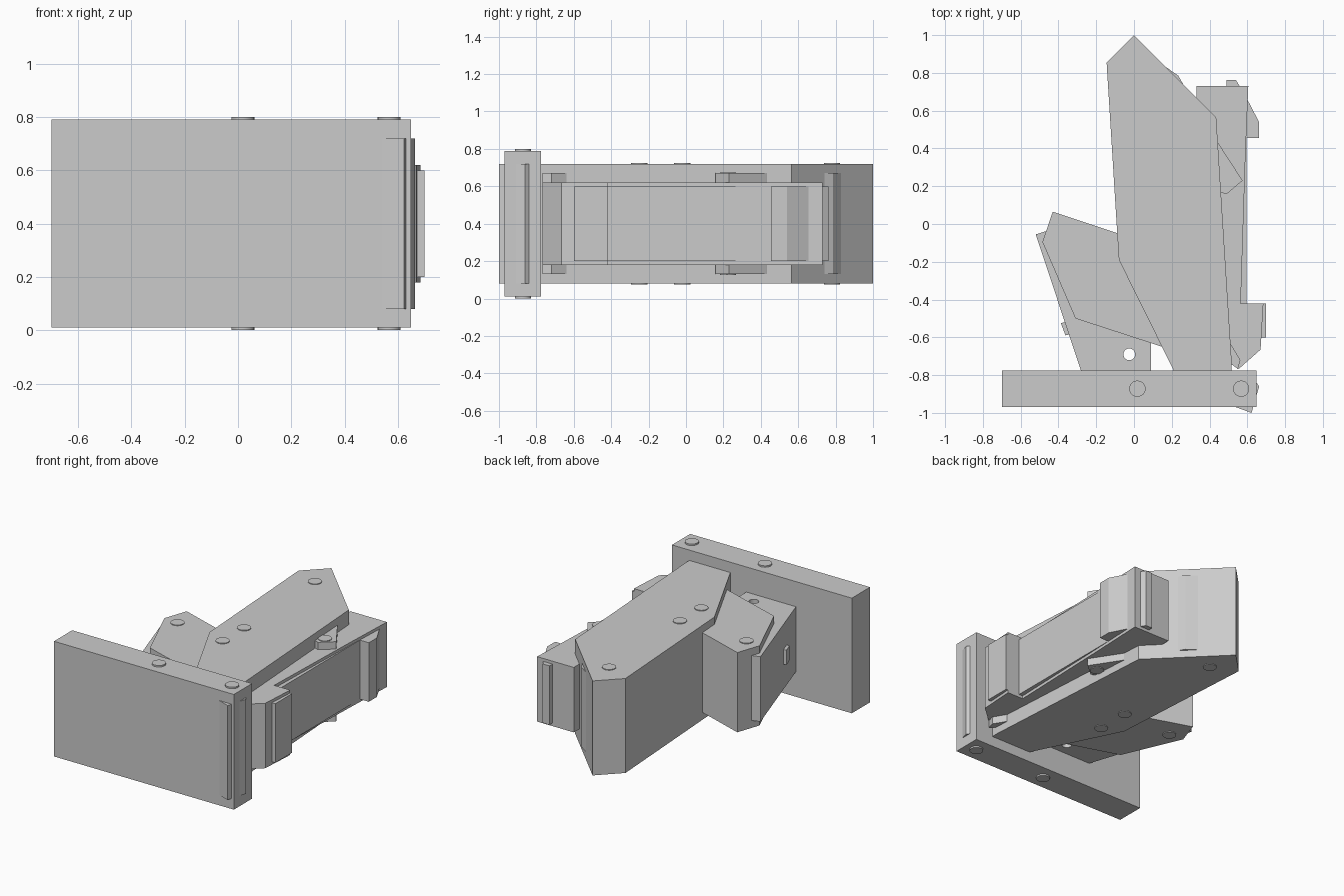
import bpy, bmesh
from math import hypot

if "Cube" in bpy.data.objects:
    bpy.data.objects.remove(bpy.data.objects["Cube"])

MID = 0.4  # every part is symmetric about this height


def prism(name, pts, half):
    """Extrude a plan outline to z = MID +/- half."""
    bm = bmesh.new()
    face = bm.faces.new([bm.verts.new((x, y, MID - half)) for x, y in pts])
    ext = bmesh.ops.extrude_face_region(bm, geom=[face])
    top = [v for v in ext["geom"] if isinstance(v, bmesh.types.BMVert)]
    bmesh.ops.translate(bm, verts=top, vec=(0, 0, 2 * half))
    bmesh.ops.recalc_face_normals(bm, faces=bm.faces)
    mesh = bpy.data.meshes.new(name)
    bm.to_mesh(mesh)
    bm.free()
    ob = bpy.data.objects.new(name, mesh)
    bpy.context.collection.objects.link(ob)
    return ob


def pin(name, x, y, half, r=0.043):
    bpy.ops.mesh.primitive_cylinder_add(vertices=24, radius=r, depth=2 * half,
                                        location=(x, y, MID))
    ob = bpy.context.object
    ob.name = name
    bpy.ops.object.shade_smooth_by_angle()
    return ob


# Base plate and the slanted insert poking out of its right end
prism("base_plate", [(-.70, -.97), (.648, -.97), (.648, -.775), (-.70, -.775)], .39)
prism("base_insert", [(.54, -.97), (.622, -1.0), (.637, -.95), (.642, -.93),
                      (.663, -.86), (.645, -.835), (.54, -.85)], .32)

# Main pointed body
prism("main_body", [(0, 1), (-.145, .855), (-.08, -.19), (.21, -.775),
                    (.517, -.775), (.517, -.73), (.435, .565)], .32)
prism("nose_strip", [(.17, .83), (.235, .785), (.26, .74), (.2, .74)], .27)

# Left arm
prism("side_arm", [(-.43, .065), (-.06, -.058), (0, -.3), (.17, -.66),
                   (.15, -.65), (-.31, -.5), (-.485, -.095)], .27)

# Bored block under the arm
block = prism("support_block", [(-.52, -.055), (-.44, -.03), (.09, -.45),
                                (.09, -.78), (-.28, -.78)], .22)
cutter = pin("bore_cutter", -.025, -.69, .5, .031)
cutter.hide_render = True
cutter.hide_set(True)
mod = block.modifiers.new("bore", "BOOLEAN")
mod.object = cutter
mod.operation = "DIFFERENCE"
mod.solver = "EXACT"

# Small button on the block's slanted side
prism("side_button", [(-.387, -.525), (-.35, -.515), (-.325, -.58), (-.363, -.59)], .05)

# Right slide with its raised ribs
prism("right_slide", [(.33, .73), (.605, .73), (.59, .36), (.565, -.42),
                      (.685, -.42), (.67, -.665), (.555, -.767), (.50, -.71),
                      (.40, .55), (.33, .67)], .22)
prism("slide_face", [(.50, .40), (.595, .455), (.595, -.43), (.50, -.43)], .20)
prism("slide_upper_rib", [(.59, .665), (.602, .655), (.662, .54), (.662, .455), (.58, .455)], .20)
prism("slide_lower_rib", [(.66, -.421), (.70, -.421), (.70, -.60), (.66, -.60)], .20)
prism("slide_back_rib", [(.49, .72), (.49, .762), (.54, .762), (.565, .72)], .20)

# Catches crossing the slide
prism("upper_catch", [(.43, .45), (.445, .43), (.575, .23), (.49, .158), (.45, .17)], .27)
prism("lower_catch", [(.505, -.635), (.515, -.64), (.563, -.72), (.55, -.767), (.505, -.735)], .27)

# Through pins showing on top and bottom
for name, x, y, half in [("base_pin_middle", .018, -.872, .4),
                         ("base_pin_right", .567, -.872, .4),
                         ("body_pin_nose", .03, .78, .325),
                         ("body_pin_centre", .06, -.02, .325),
                         ("body_pin_rear", .06, -.25, .325),
                         ("arm_pin", -.38, -.105, .275),
                         ("catch_pin", .493, .225, .275)]:
    pin(name, x, y, half)
